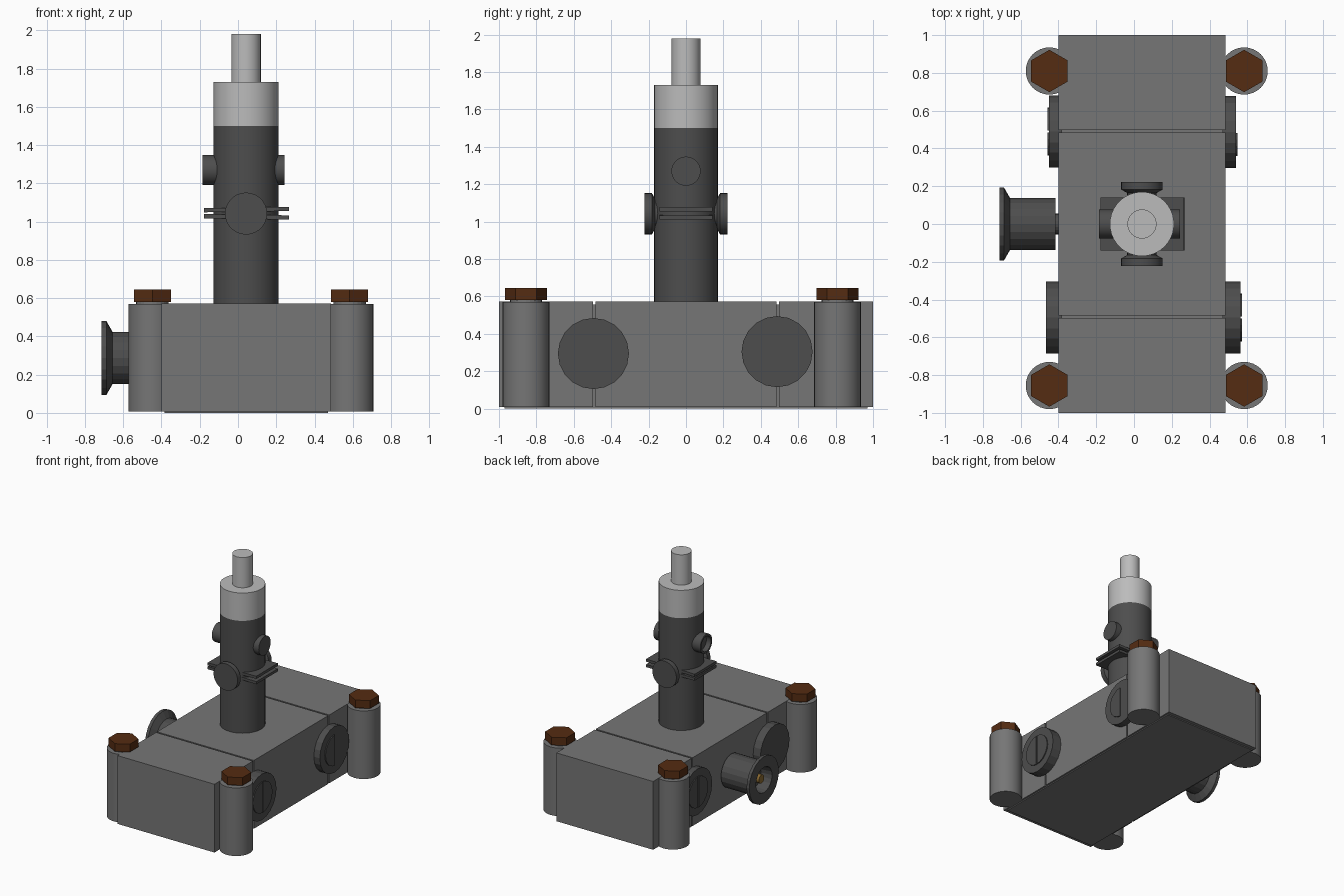
import bpy, bmesh, math
from mathutils import Matrix, Vector

if "Cube" in bpy.data.objects:
    bpy.data.objects.remove(bpy.data.objects["Cube"])


def material(name, rgb):
    m = bpy.data.materials.new(name)
    m.diffuse_color = (*rgb, 1)
    m.use_nodes = True
    m.node_tree.nodes["Principled BSDF"].inputs["Base Color"].default_value = m.diffuse_color
    return m


RUST = material("rust", (0.09, 0.025, 0.006))
DARK = material("dark_grey", (0.075, 0.075, 0.075))
MID = material("mid_grey", (0.18, 0.18, 0.18))
LIGHT = material("light_grey", (0.5, 0.5, 0.5))
BRASS = material("brass", (0.25, 0.14, 0.03))

AXES = {"z": Matrix.Identity(4),
        "x": Matrix.Rotation(math.pi / 2, 4, "Y"), "-x": Matrix.Rotation(-math.pi / 2, 4, "Y"),
        "y": Matrix.Rotation(-math.pi / 2, 4, "X"), "-y": Matrix.Rotation(math.pi / 2, 4, "X")}


def finish(name, bm, mat, smooth=False):
    bmesh.ops.recalc_face_normals(bm, faces=bm.faces)
    me = bpy.data.meshes.new(name)
    bm.to_mesh(me)
    bm.free()
    ob = bpy.data.objects.new(name, me)
    bpy.context.collection.objects.link(ob)
    me.materials.append(mat)
    if smooth:
        bpy.ops.object.select_all(action="DESELECT")
        ob.select_set(True)
        bpy.context.view_layer.objects.active = ob
        bpy.ops.object.shade_smooth_by_angle(angle=math.radians(30))
    return ob


def box(name, lo, hi, mat, tilt=0.0):
    bm = bmesh.new()
    bmesh.ops.create_cube(bm, size=1)
    size = [b - a for a, b in zip(lo, hi)]
    mid = [(a + b) / 2 for a, b in zip(lo, hi)]
    bm.transform(Matrix.Translation(mid) @ Matrix.Rotation(tilt, 4, "Y") @ Matrix.Diagonal((*size, 1)))
    return finish(name, bm, mat)


def lathe(name, profile, origin, axis, mat, n=32, smooth=False, half=None, phase=0.0):
    """Revolve (radius, height) points along an axis, capping both ends.
    half = (sign, gap): keep only the part beyond the gap on that side in y."""
    bm = bmesh.new()
    rings = [[bm.verts.new((r * math.cos(phase + math.tau * i / n),
                            r * math.sin(phase + math.tau * i / n), h)) for i in range(n)]
             for r, h in profile]
    for a, b in zip(rings, rings[1:]):
        for i in range(n):
            j = (i + 1) % n
            bm.faces.new((a[i], a[j], b[j], b[i]))
    bm.faces.new(rings[0][::-1])
    bm.faces.new(rings[-1])
    if half:
        s, gap = half
        bmesh.ops.bisect_plane(bm, geom=bm.verts[:] + bm.edges[:] + bm.faces[:],
                               plane_co=(0, s * gap, 0), plane_no=(0, s, 0), clear_inner=True)
        bmesh.ops.holes_fill(bm, edges=[e for e in bm.edges if e.is_boundary])
    bm.transform(Matrix.Translation(Vector(origin)) @ AXES[axis])
    return finish(name, bm, mat, smooth)


# Body: three blocks around a slightly recessed core
for label, y0, y1 in (("front", -1, -0.498), ("middle", -0.485, 0.485), ("back", 0.498, 1)):
    box(label + "_block", (-0.40, y0, 0.008), (0.485, y1, 0.572), MID)
box("core", (-0.385, -0.97, 0.0), (0.47, 0.97, 0.557), MID)

# Corner posts with hexagonal bolt heads
for x in (-0.448, 0.583):
    for y in (-0.855, 0.81):
        lathe("corner_post", [(0.125, 0.008), (0.125, 0.57)], (x, y, 0), "z", MID, 32, True)
        lathe("bolt_shank", [(0.085, 0.56), (0.085, 0.585)], (x, y, 0), "z", MID, 24)
        lathe("bolt_head", [(0.112, 0.58), (0.112, 0.645)], (x, y, 0), "z", RUST, 6, phase=math.pi / 6)

# Round side caps with split centre discs
for axis, x, y, z, reach, halves in (("x", 0.47, -0.495, 0.295, 0.565, (-1, 1)),
                                     ("x", 0.47, 0.487, 0.305, 0.54, (-1,)),
                                     ("-x", -0.385, -0.495, 0.295, 0.466, ()),
                                     ("-x", -0.385, 0.49, 0.305, 0.449, (-1, 1))):
    h = reach - abs(x)
    lathe("side_cap", [(0.19, 0), (0.19, h)], (x, y, z), axis, DARK, 20)
    for s in halves:
        lathe("cap_half_disc", [(0.127, h - 0.02), (0.127, h + 0.008)], (x, y, z), axis, DARK, 20,
              half=(s, 0.006))

# Hollow flanged knob on the left side, with a brass pin
lathe("knob_axle", [(0.055, 0.38), (0.055, 0.43)], (0, 0, 0.287), "-x", DARK, 20)
lathe("knob", [(0.137, 0.415), (0.137, 0.656), (0.193, 0.688), (0.193, 0.713),
               (0.105, 0.713), (0.095, 0.62)], (0, 0, 0.287), "-x", DARK, 20)
lathe("knob_pin", [(0.035, 0.60), (0.035, 0.69)], (0, 0, 0.287), "-x", BRASS, 16)

# Central column with pale collar and top rod
CX = 0.042
lathe("column", [(0.17, 0.55), (0.17, 1.50)], (CX, 0, 0), "z", DARK, 40, True)
lathe("collar", [(0.17, 1.50), (0.17, 1.73)], (CX, 0, 0), "z", LIGHT, 40, True)
lathe("top_rod", [(0.077, 1.72), (0.077, 1.98)], (CX, 0, 0), "z", LIGHT, 32, True)

# Side stubs: solid on the right, hollow on the left
lathe("right_stub", [(0.078, 0.1), (0.078, 0.202)], (CX, 0, 1.27), "x", DARK, 28, True)
lathe("left_stub", [(0.078, 0.1), (0.078, 0.227), (0.062, 0.227), (0.062, 0.185)],
      (CX, 0, 1.27), "-x", DARK, 28, True)

# Front and back buttons on short necks
for axis in ("y", "-y"):
    lathe("button", [(0.078, 0.12), (0.078, 0.165), (0.11, 0.182), (0.11, 0.222)],
          (CX, 0, 1.042), axis, DARK, 28, True)

# Two thin plates spreading slightly to the right
box("upper_plate", (-0.178, -0.141, 1.052), (0.266, 0.141, 1.074), DARK, -0.015)
box("lower_plate", (-0.178, -0.141, 1.014), (0.266, 0.141, 1.036), DARK, 0.015)
